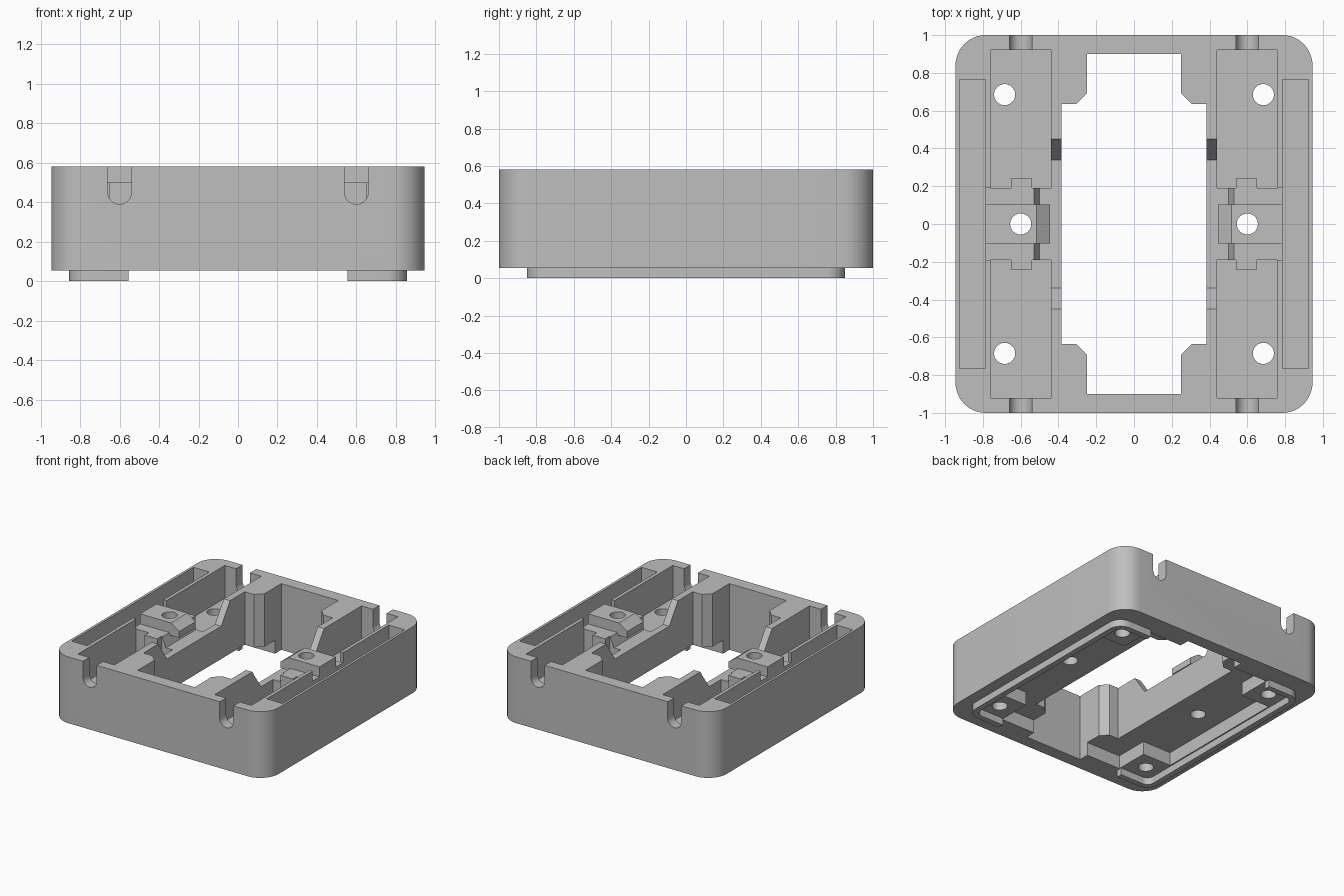
import bpy, bmesh
from math import sin, cos, pi, radians

if "Cube" in bpy.data.objects:
    bpy.data.objects.remove(bpy.data.objects["Cube"], do_unlink=True)

TOP, BASE = 0.58, 0.055
OVER = TOP + 0.1
SIDES = (-1, 1)

grey = bpy.data.materials.new("plain grey")
grey.use_nodes = True
COLOUR = (0.52, 0.52, 0.52, 1)
grey.diffuse_color = COLOUR
grey.node_tree.nodes["Principled BSDF"].inputs["Base Color"].default_value = COLOUR


def prism(name, points, lo, hi, axis="z"):
    """Extrude a closed 2D outline along one axis."""
    place = {"z": lambda a, b, h: (a, b, h),
             "y": lambda a, b, h: (a, h, b),
             "x": lambda a, b, h: (h, a, b)}[axis]
    bm = bmesh.new()
    low = [bm.verts.new(place(a, b, lo)) for a, b in points]
    high = [bm.verts.new(place(a, b, hi)) for a, b in points]
    bm.faces.new(low)
    bm.faces.new(high)
    n = len(points)
    for i in range(n):
        j = (i + 1) % n
        bm.faces.new((low[i], low[j], high[j], high[i]))
    bmesh.ops.recalc_face_normals(bm, faces=bm.faces)
    mesh = bpy.data.meshes.new(name)
    bm.to_mesh(mesh)
    bm.free()
    mesh.materials.append(grey)
    ob = bpy.data.objects.new(name, mesh)
    bpy.context.collection.objects.link(ob)
    return ob


def arc(cx, cy, r, start, end, steps=12):
    span = [radians(start + (end - start) * i / steps) for i in range(steps + 1)]
    return [(cx + r * cos(t), cy + r * sin(t)) for t in span]


def rect(x0, x1, y0, y1):
    return [(x0, y0), (x1, y0), (x1, y1), (x0, y1)]


def flip(points, sx=1, sy=1):
    return [(a * sx, b * sy) for a, b in points]


def activate(ob):
    bpy.ops.object.select_all(action="DESELECT")
    ob.select_set(True)
    bpy.context.view_layer.objects.active = ob


def cut(target, points, lo, hi, axis="z"):
    cutter = prism("cutter", points, lo, hi, axis)
    cutter.hide_render = True
    mod = target.modifiers.new("cut", "BOOLEAN")
    mod.operation = "DIFFERENCE"
    mod.solver = "EXACT"
    mod.object = cutter
    activate(target)
    bpy.ops.object.modifier_apply(modifier=mod.name)
    bpy.data.objects.remove(cutter, do_unlink=True)


def smooth(ob):
    activate(ob)
    bpy.ops.object.shade_smooth_by_angle(angle=radians(30))


# Main body with rounded corners
W, L, R = 0.945, 1.0, 0.16
outline = []
for sx, sy, a in ((1, 1, 0), (-1, 1, 90), (-1, -1, 180), (1, -1, 270)):
    outline += arc(sx * (W - R), sy * (L - R), R, a, a + 90)
body = prism("body", outline, BASE, TOP)

# Central opening with stepped, chamfered ends
quarter = [(0.385, 0.635), (0.305, 0.635), (0.25, 0.69), (0.25, 0.9)]
half = quarter + flip(quarter[::-1], -1)
cut(body, half + flip(half[::-1], 1, -1), -0.1, OVER)

for sx in SIDES:
    # Long narrow outer slot
    cut(body, flip(rect(0.787, 0.925, -0.765, 0.765), sx), 0.3, OVER)
    for sy in SIDES:
        # Deep pocket, leaving a small tab on the middle platform
        pocket = [(0.44, 0.92), (0.44, 0.19), (0.54, 0.19), (0.54, 0.24),
                  (0.65, 0.24), (0.65, 0.19), (0.76, 0.19), (0.76, 0.92)]
        cut(body, flip(pocket, sx, sy), 0.32, OVER)
        # Round-bottomed channel through the end wall
        channel = arc(0.6 * sx, 0.45, 0.06, 180, 360) + [(0.6 * sx + 0.06, OVER),
                                                       (0.6 * sx - 0.06, OVER)]
        cut(body, channel, *sorted((0.91 * sy, 1.1 * sy)), axis="y")
    # Middle platform with a sloped step, and the top of its tabs
    step = [(0.43, 0.42), (0.50, 0.42), (0.53, 0.5), (0.795, 0.5),
            (0.795, OVER), (0.43, OVER)]
    cut(body, flip(step, sx), -0.19, 0.19, axis="y")
    cut(body, flip(rect(0.535, 0.655, -0.245, 0.245), sx), 0.5, OVER)
    # Lowered inner wall with sloped ends
    dip = [(-0.34, 0.42), (0.34, 0.42), (0.45, TOP), (0.45, OVER),
           (-0.45, OVER), (-0.45, TOP)]
    cut(body, dip, *sorted((0.37 * sx, 0.442 * sx)), axis="x")
    # Underside recess, leaving square pads at the corners
    cut(body, flip(rect(0.2, 0.8, -0.55, 0.55), sx), -0.1, 0.16)
    cut(body, flip(rect(0.2, 0.55, -0.82, 0.82), sx), -0.1, 0.16)
    # Screw holes
    for x, y in ((0.6, 0), (0.685, 0.685), (0.685, -0.685)):
        cut(body, arc(x * sx, y, 0.056, 0, 345, 23), -0.1, OVER)
smooth(body)

for sx, side in ((-1, "right"), (1, "left")):
    # Clamp block with a chamfered inner edge
    clamp = [(0.445, 0.48), (0.445, 0.53), (0.515, TOP), (0.787, TOP),
             (0.787, 0.495), (0.53, 0.495), (0.525, 0.48)]
    block = prism(side + "_clamp_block", flip(clamp, sx), -0.103, 0.103, axis="y")
    cut(block, arc(0.6 * sx, 0, 0.056, 0, 345, 23), 0.4, OVER)
    smooth(block)
    # Bracket-shaped ridge below the body
    outer = [(0.555, -0.85)] + arc(0.755, -0.75, 0.1, -90, 0) \
        + arc(0.755, 0.75, 0.1, 0, 90) + [(0.555, 0.85)]
    inner = [(0.555, 0.805)] + arc(0.755, 0.75, 0.055, 90, 0) \
        + arc(0.755, -0.75, 0.055, 0, -90) + [(0.555, -0.805)]
    smooth(prism(side + "_bottom_ridge", flip(outer + inner, sx), 0, BASE))
